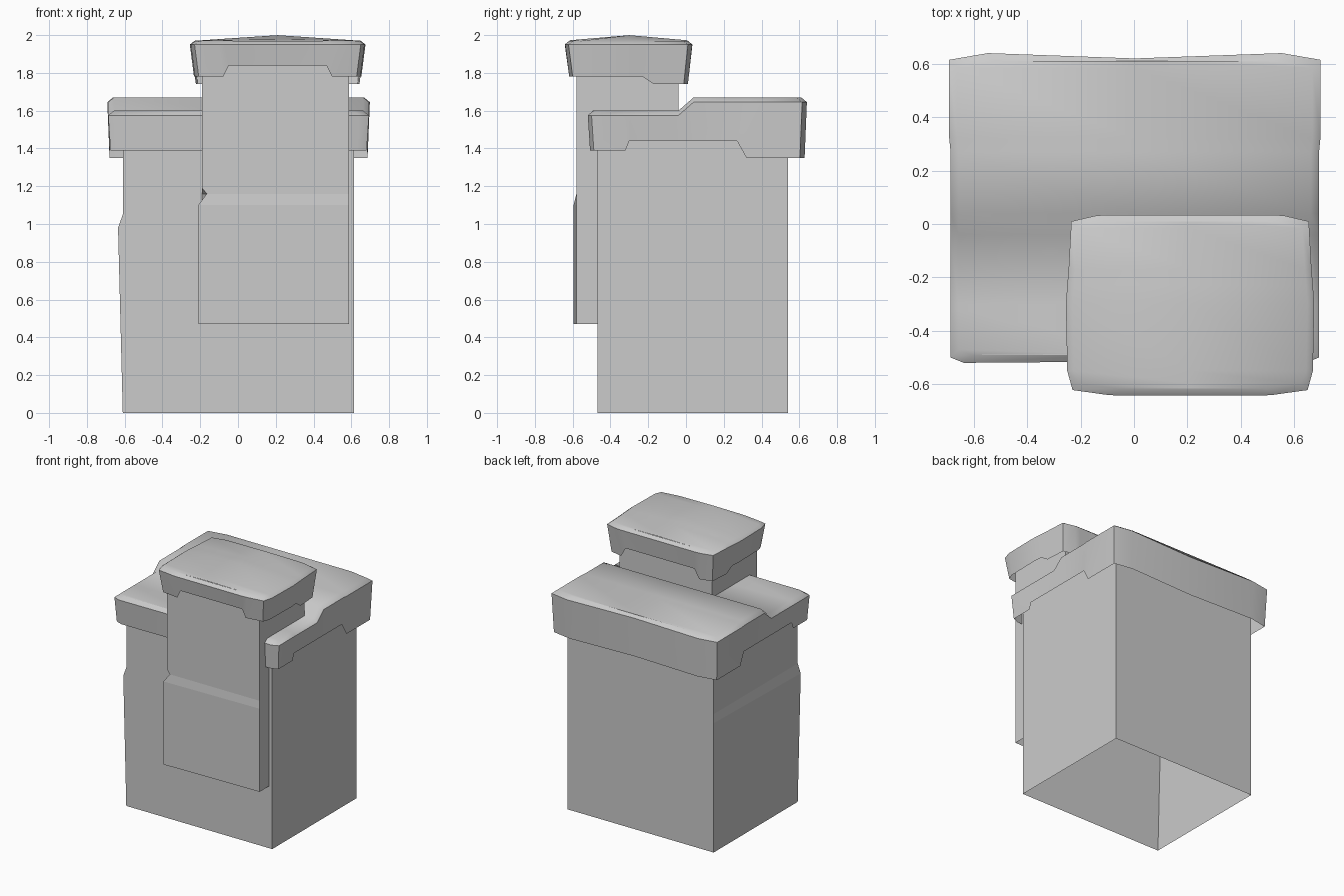
import bpy, bmesh, math

cube = bpy.data.objects.get("Cube")
if cube:
    bpy.data.objects.remove(cube, do_unlink=True)

GREY = (0.6, 0.6, 0.6, 1)
stone = bpy.data.materials.new("plain grey")
stone.use_nodes = True
stone.diffuse_color = GREY
stone.node_tree.nodes["Principled BSDF"].inputs["Base Color"].default_value = GREY


def finish(name, bm, smooth=None):
    bmesh.ops.remove_doubles(bm, verts=bm.verts[:], dist=0.0005)
    bmesh.ops.recalc_face_normals(bm, faces=bm.faces[:])
    mesh = bpy.data.meshes.new(name)
    bm.to_mesh(mesh)
    bm.free()
    obj = bpy.data.objects.new(name, mesh)
    bpy.context.scene.collection.objects.link(obj)
    mesh.materials.append(stone)
    if smooth:
        bpy.ops.object.select_all(action="DESELECT")
        obj.select_set(True)
        bpy.context.view_layer.objects.active = obj
        bpy.ops.object.shade_smooth_by_angle(angle=math.radians(smooth))
    return obj


def bridge(bm, a, b):
    """Join two closed rings of vertices with quads."""
    n = len(a)
    for i in range(n):
        j = (i + 1) % n
        bm.faces.new((a[i], a[j], b[j], b[i]))


def block(name, x0, x1, y0, rings):
    """Walls open at the bottom; each ring is z, back y and the shift of one front corner."""
    bm = bmesh.new()
    loops = []
    for z, y1, dx, dy in rings:
        pts = ((x0 + dx, y0 + dy), (x1, y0), (x1, y1), (x0, y1))
        loops.append([bm.verts.new((x, y, z)) for x, y in pts])
    for a, b in zip(loops, loops[1:]):
        bridge(bm, a, b)
    bm.faces.new(loops[-1])
    return finish(name, bm)


def lid(name, cx, cy, half, top, flare, inset, drop, crown):
    """Hollow lid with a notched skirt, mirrored from half an outline (dx, y, bottom z)."""
    bm = bmesh.new()
    outline = [(s * dx, y, z) for s, row in ((1, half), (-1, half[::-1])) for dx, y, z in row]

    def ring(offset, height):
        verts = []
        for dx, y, z in outline:
            dy = y - cy
            x = dx - math.copysign(min(offset, abs(dx)), dx)
            edge = math.copysign(offset, dy) if abs(dy) > lid_edge else 0
            verts.append(bm.verts.new((cx + x, y - edge, height(y, z))))
        return verts

    lid_edge = max(abs(p[1] - cy) for p in half) * 0.9
    skirt = ring(flare, lambda y, z: z)
    shoulder = ring(0, lambda y, z: top(y) - drop)
    rim = ring(inset, lambda y, z: top(y))
    bridge(bm, skirt, shoulder)
    bridge(bm, shoulder, rim)

    # Crowned top: strips from each rim to a raised middle line
    n = len(half)
    reach = max(abs(p[1] - cy) for p in half)
    middle = []
    for i in range(n):
        y = rim[i].co.y
        z = top(half[i][1]) + crown * max(0, 1 - abs(y - cy) / reach)
        middle.append(bm.verts.new((cx, y, z)))
    for i in range(n - 1):
        a, b = rim[i], rim[i + 1]
        c, d = rim[-1 - i], rim[-2 - i]
        bm.faces.new((a, b, middle[i + 1], middle[i]))
        bm.faces.new((middle[i], middle[i + 1], d, c))
    return finish(name, bm, 50)


# Large hollow block with a worn front corner
BACK = 0.54
block("main_block", -0.61, 0.615, -0.468, [
    (0, BACK, 0, 0), (0.98, BACK, -0.025, 0), (1.05, BACK, 0, 0), (1.5, BACK, 0, 0)])

# Slim front block that steps back over the large one
NEAR, FAR = -0.467, -0.04
block("front_block", -0.19, 0.588, -0.58, [
    (0.47, NEAR, -0.02, -0.015), (1.1, NEAR, -0.02, -0.015), (1.16, NEAR, 0.025, 0),
    (1.19, NEAR, 0, 0), (1.45, NEAR, 0, 0), (1.47, FAR, 0, 0), (1.88, FAR, 0, 0)])

# Stepped lid of the large block
F, N, B = 1.39, 1.44, 1.35
lid("main_lid", 0.003, 0.06, [
    (0, -0.515, F), (0.64, -0.52, F), (0.69, -0.5, F), (0.69, -0.32, F), (0.69, -0.3, N),
    (0.69, -0.04, N), (0.69, 0.04, N), (0.69, 0.27, N), (0.695, 0.32, B),
    (0.695, 0.615, B), (0.55, 0.64, B), (0, 0.62, B)],
    lambda y: 1.6 if y < 0 else 1.67, 0.012, 0.03, 0.025, 0)

# Crowned lid of the front block
F, N, B = 1.78, 1.84, 1.74
lid("front_lid", 0.21, -0.305, [
    (0.28, -0.642, N), (0.31, -0.64, F), (0.44, -0.622, F), (0.46, -0.55, F),
    (0.465, -0.3, F), (0.46, -0.23, F), (0.455, -0.17, B), (0.445, 0.01, B),
    (0.35, 0.032, B), (0.31, 0.034, 1.81)],
    lambda y: 1.97, 0.022, 0.025, 0.02, 0.03)
